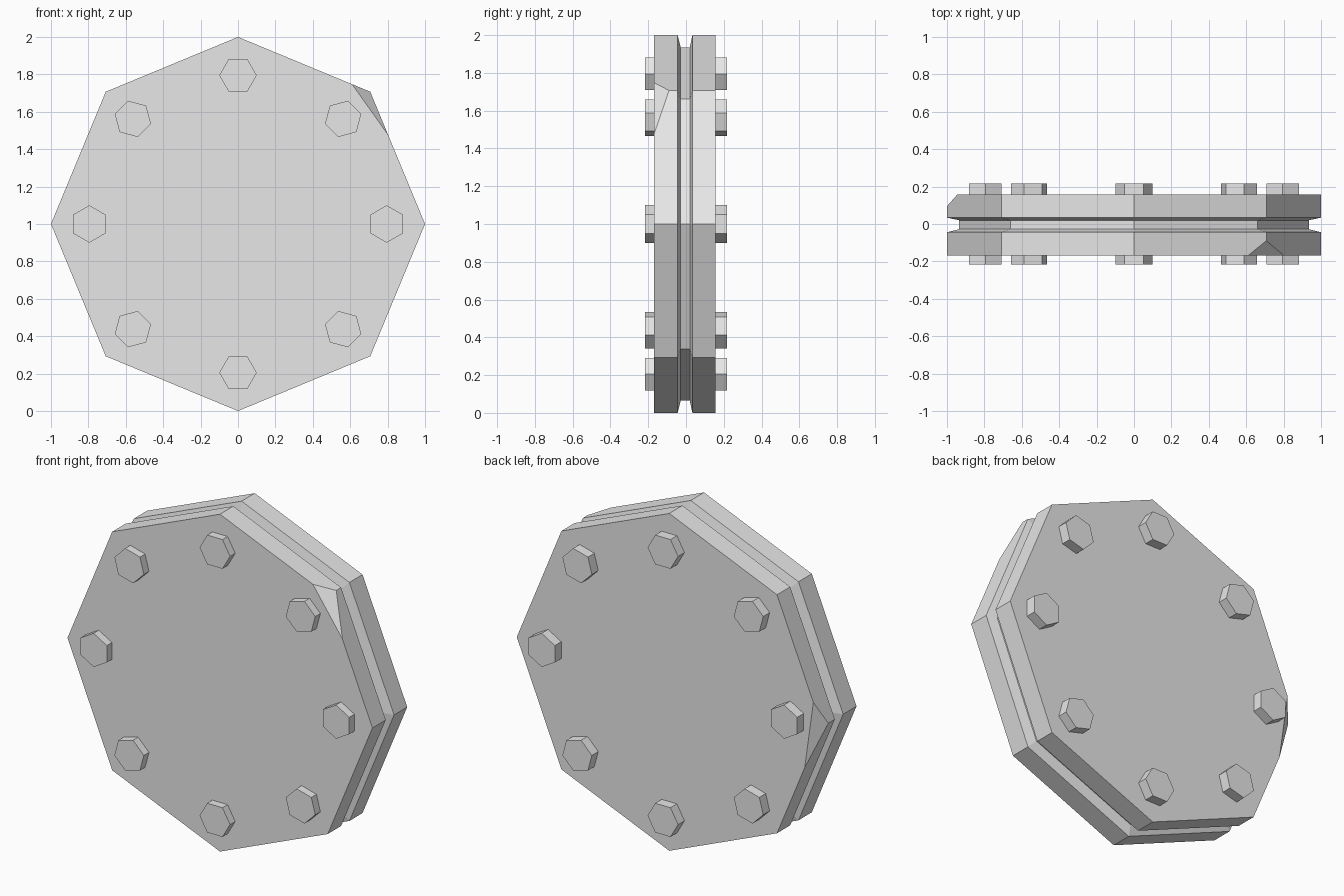
import bpy, bmesh
from math import sin, cos, pi
from mathutils import Vector, Matrix

cube = bpy.data.objects.get("Cube")
if cube:
    bpy.data.objects.remove(cube, do_unlink=True)

CENTRE = Vector((0, 0, 1))

steel = bpy.data.materials.new("light_grey")
steel.use_nodes = True
grey = (0.8, 0.8, 0.8, 1)
steel.diffuse_color = grey
steel.node_tree.nodes["Principled BSDF"].inputs["Base Color"].default_value = grey


def prism(name, sides, rings, centre, turn=0, chip=None):
    """Loft polygon rings of (radius, y) along y; optionally slice off a corner."""
    bm = bmesh.new()
    loops = []
    for r, y in rings:
        angles = [turn + 2 * pi * i / sides for i in range(sides)]
        loops.append([bm.verts.new(centre + Vector((r * cos(a), y, r * sin(a))))
                      for a in angles])
    for a, b in zip(loops, loops[1:]):
        for i in range(sides):
            j = (i + 1) % sides
            bm.faces.new((a[i], a[j], b[j], b[i]))
    bm.faces.new(loops[0])
    bm.faces.new(loops[-1])
    if chip:
        p, q, s = (Vector(c) for c in chip)
        normal = (q - p).cross(s - p).normalized()
        if normal.dot(p - centre) < 0:
            normal.negate()
        cut = bmesh.ops.bisect_plane(bm, geom=bm.verts[:] + bm.edges[:] + bm.faces[:],
                                     plane_co=p, plane_no=normal, clear_outer=True)
        edges = [e for e in cut["geom_cut"] if isinstance(e, bmesh.types.BMEdge)]
        bmesh.ops.edgeloop_fill(bm, edges=edges)
    bmesh.ops.recalc_face_normals(bm, faces=bm.faces)
    mesh = bpy.data.meshes.new(name)
    bm.to_mesh(mesh)
    bm.free()
    mesh.materials.append(steel)
    obj = bpy.data.objects.new(name, mesh)
    bpy.context.collection.objects.link(obj)
    return obj


# Octagonal plates, each with a chamfered inner rim and one chipped corner
prism("front_plate", 8, [(1, -0.169), (1, -0.044), (0.935, -0.028)], CENTRE,
      chip=[(0.61, -0.169, 1.747), (0.8, -0.169, 1.48), (0.707, -0.09, 1.707)])
prism("back_plate", 8, [(1, 0.157), (1, 0.034), (0.935, 0.02)], CENTRE,
      chip=[(-0.945, 0.157, 1.13), (-0.89, 0.157, 0.74), (-1, 0.095, 1)])

# Recessed core between the plates
prism("core", 8, [(0.935, -0.028), (0.935, 0.02)], CENTRE)

# Ring of hexagonal bolt heads on both faces
for side, base, tip in (("front", -0.165, -0.217), ("back", 0.153, 0.217)):
    for i in range(8):
        a = i * pi / 4
        spot = CENTRE + 0.795 * Vector((cos(a), 0, sin(a)))
        prism(f"{side}_bolt_{i + 1}", 6, [(0.1, base), (0.1, tip)], spot, a + pi / 2)
